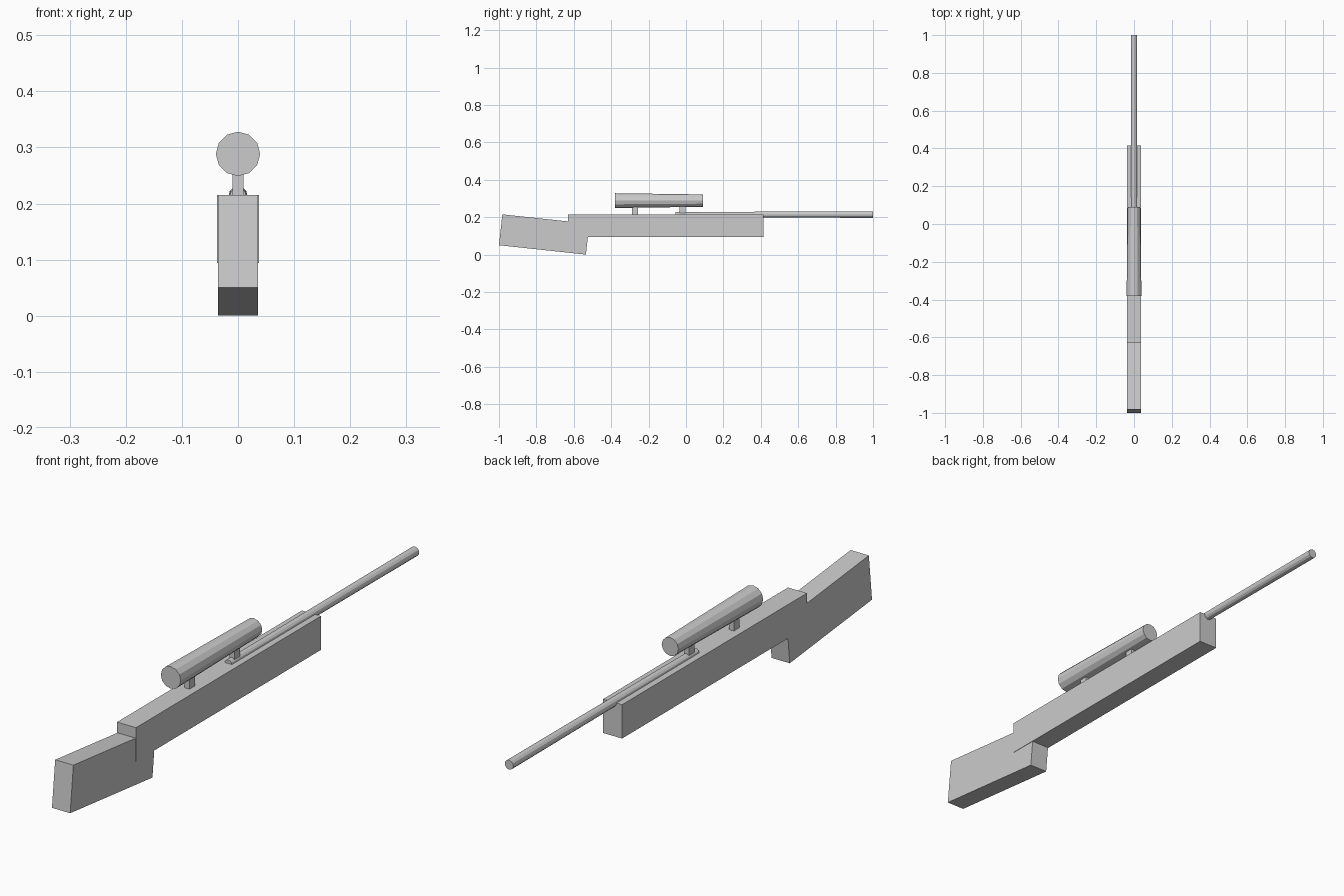
import bpy, bmesh, math
from mathutils import Matrix

if "Cube" in bpy.data.objects:
    bpy.data.objects.remove(bpy.data.objects["Cube"], do_unlink=True)

GREY = (0.6, 0.6, 0.6, 1)
grey = bpy.data.materials.new("plain grey")
grey.use_nodes = True
grey.diffuse_color = GREY
grey.node_tree.nodes["Principled BSDF"].inputs["Base Color"].default_value = GREY


def finish(name, bm):
    bmesh.ops.recalc_face_normals(bm, faces=bm.faces)
    mesh = bpy.data.meshes.new(name)
    bm.to_mesh(mesh)
    bm.free()
    mesh.materials.append(grey)
    obj = bpy.data.objects.new(name, mesh)
    bpy.context.collection.objects.link(obj)
    return obj


def slab(name, profile, half_width):
    """Side profile of (y, z) points extruded across x."""
    bm = bmesh.new()
    face = bm.faces.new([bm.verts.new((-half_width, y, z)) for y, z in profile])
    side = bmesh.ops.extrude_face_region(bm, geom=[face])["geom"]
    verts = [v for v in side if isinstance(v, bmesh.types.BMVert)]
    bmesh.ops.translate(bm, verts=verts, vec=(2 * half_width, 0, 0))
    return finish(name, bm)


def box(name, y0, y1, z0, z1, half_width):
    return slab(name, [(y0, z0), (y1, z0), (y1, z1), (y0, z1)], half_width)


def tube(name, y0, y1, z, r0, r1):
    """Twelve-sided tapered rod along y."""
    bm = bmesh.new()
    bmesh.ops.create_cone(bm, cap_ends=True, segments=12, radius1=r0,
                          radius2=r1, depth=y1 - y0)
    place = Matrix.Translation((0, (y0 + y1) / 2, z)) @ Matrix.Rotation(-math.pi / 2, 4, 'X')
    bmesh.ops.transform(bm, matrix=place, verts=bm.verts)
    return finish(name, bm)


# Wooden body: tilted butt and straight fore-end
slab("stock", [(-1, 0.05), (-0.535, 0), (-0.517, 0.165), (-0.982, 0.215)], 0.036)
box("body", -0.63, 0.415, 0.094, 0.215, 0.0375)

# Barrel half sunk in the body
tube("barrel", -0.055, 1, 0.2135, 0.0145, 0.017)

# Sight tube on two posts
tube("scope", -0.38, 0.09, 0.2885, 0.0395, 0.033)
for name, y in (("rear_mount", -0.272), ("front_mount", -0.018)):
    box(name, y - 0.016, y + 0.016, 0.205, 0.275, 0.01)
